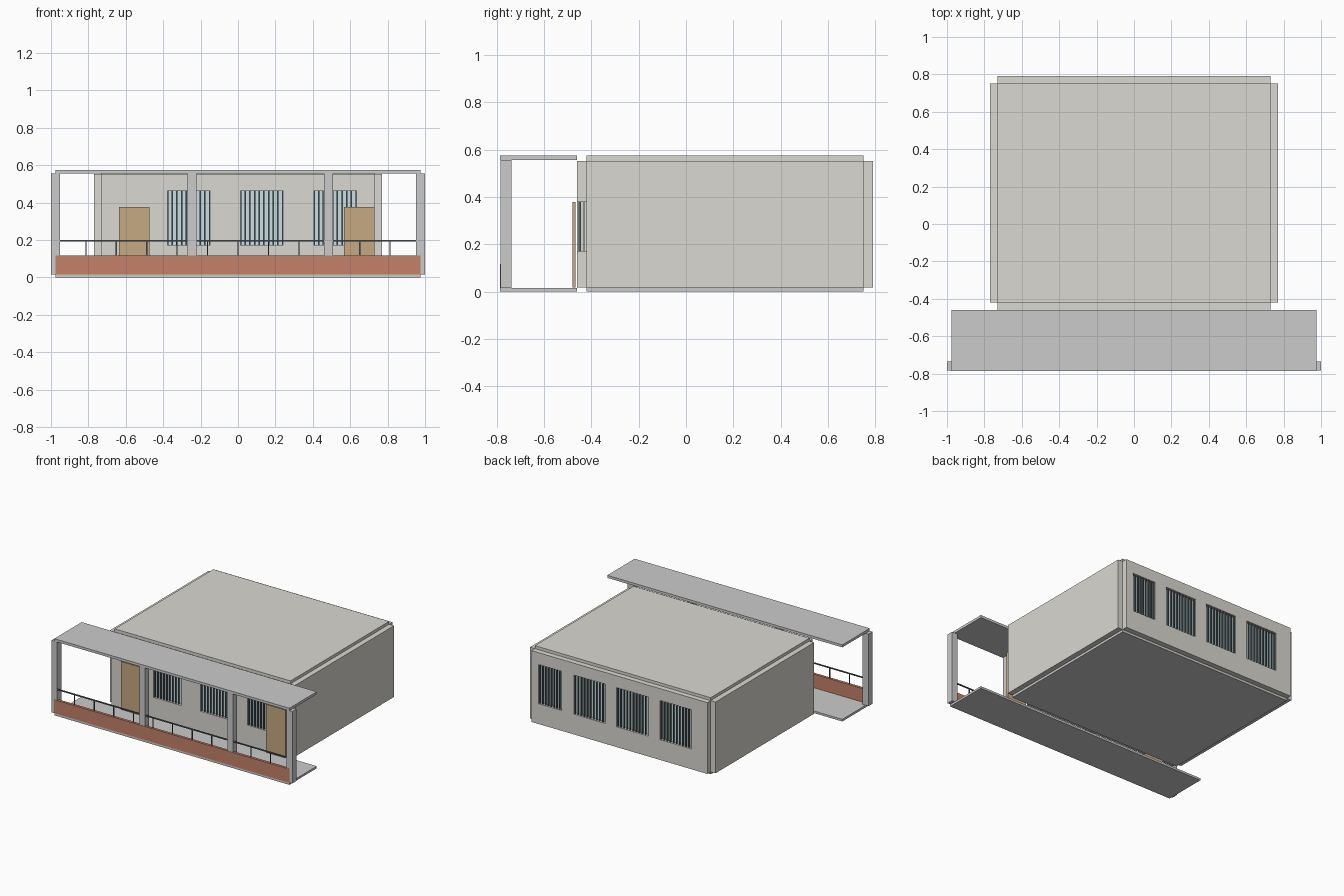
import bpy, bmesh
from mathutils import Vector

if "Cube" in bpy.data.objects:
    bpy.data.objects.remove(bpy.data.objects["Cube"])


def material(name, rgb):
    m = bpy.data.materials.new(name)
    m.diffuse_color = (*rgb, 1)
    m.use_nodes = True
    m.node_tree.nodes["Principled BSDF"].inputs["Base Color"].default_value = m.diffuse_color
    return m


PLASTER = material("plaster", (0.70, 0.69, 0.64))
BRICK = material("brick", (0.55, 0.22, 0.14))
WOOD = material("wood", (0.56, 0.40, 0.22))
GLASS = material("glass", (0.60, 0.74, 0.78))
IRON = material("iron", (0.10, 0.14, 0.14))


def add_box(bm, x0, x1, y0, y1, z0, z1):
    verts = bmesh.ops.create_cube(bm, size=1)["verts"]
    size = Vector((x1 - x0, y1 - y0, z1 - z0))
    mid = Vector((x0 + x1, y0 + y1, z0 + z1)) / 2
    for v in verts:
        v.co = v.co * size + mid


def finish(name, bm, mat):
    bmesh.ops.recalc_face_normals(bm, faces=bm.faces)
    me = bpy.data.meshes.new(name)
    bm.to_mesh(me)
    bm.free()
    if mat:
        me.materials.append(mat)
    ob = bpy.data.objects.new(name, me)
    bpy.context.collection.objects.link(ob)
    return ob


def boxes(name, items, mat=None):
    bm = bmesh.new()
    for b in items:
        add_box(bm, *b)
    return finish(name, bm, mat)


def pierced_wall(name, x0, x1, y0, y1, z0, z1, holes, mat):
    """Solid wall on a cell grid, leaving out the cells inside the holes."""
    xs = sorted({x0, x1} | {v for h in holes for v in h[:2]})
    zs = sorted({z0, z1} | {v for h in holes for v in h[2:]})

    def solid(i, k):
        if not (0 <= i < len(xs) - 1 and 0 <= k < len(zs) - 1):
            return False
        cx, cz = (xs[i] + xs[i + 1]) / 2, (zs[k] + zs[k + 1]) / 2
        return not any(a < cx < b and c < cz < d for a, b, c, d in holes)

    bm = bmesh.new()

    def face(*pts):
        bm.faces.new([bm.verts.new(p) for p in pts])

    for i in range(len(xs) - 1):
        for k in range(len(zs) - 1):
            if not solid(i, k):
                continue
            a, b, c, d = xs[i], xs[i + 1], zs[k], zs[k + 1]
            for y in (y0, y1):
                face((a, y, c), (b, y, c), (b, y, d), (a, y, d))
            for di, x in ((-1, a), (1, b)):
                if not solid(i + di, k):
                    face((x, y0, c), (x, y1, c), (x, y1, d), (x, y0, d))
            for dk, z in ((-1, c), (1, d)):
                if not solid(i, k + dk):
                    face((a, y0, z), (b, y0, z), (b, y1, z), (a, y1, z))
    bmesh.ops.remove_doubles(bm, verts=bm.verts, dist=1e-5)
    return finish(name, bm, mat)


# House shell
FLOOR, TOP, HIGH = 0.018, 0.553, 0.575
boxes("house_floor", [(-0.73, 0.73, -0.42, 0.75, 0, FLOOR)])
boxes("house_roof", [(-0.73, 0.73, -0.42, 0.75, TOP, HIGH)], PLASTER)
for side, x in (("left", -0.75), ("right", 0.75)):
    boxes(side + "_wall", [(x - 0.02, x + 0.02, -0.42, 0.75, FLOOR, TOP)], PLASTER)

# Front and back walls with openings
SILL, HEAD = 0.17, 0.465
front_windows = [(x, x + 0.232, SILL, HEAD) for x in (-0.38, 0.01, 0.403)]
doors = [(x, x + 0.163, FLOOR, 0.378) for x in (-0.637, 0.567)]
back_windows = [(a, b, SILL, HEAD) for a, b in
                ((-0.60, -0.337), (-0.24, 0.023), (0.115, 0.378), (0.475, 0.67))]
pierced_wall("front_wall", -0.73, 0.73, -0.46, -0.42, FLOOR, TOP,
             front_windows + doors, PLASTER)
pierced_wall("back_wall", -0.73, 0.73, 0.75, 0.79, FLOOR, TOP, back_windows, PLASTER)

# Window glass and vertical bars
for face_name, wins, yg, yb in (("front", front_windows, -0.432, -0.449),
                                ("back", back_windows, 0.762, 0.779)):
    boxes(face_name + "_glass",
          [(a, b, yg - 0.003, yg + 0.003, c, d) for a, b, c, d in wins], GLASS)
    bars = []
    for a, b, c, d in wins:
        n = round((b - a) / 0.026)
        for i in range(n + 1):
            x = a + 0.004 + (b - a - 0.008) * i / n
            bars.append((x - 0.004, x + 0.004, yb - 0.005, yb + 0.005, c, d))
    boxes(face_name + "_window_bars", bars, IRON)

# Doors standing just proud of the front wall
for side, (a, b, c, d) in zip(("left", "right"), doors):
    boxes(side + "_door", [(a, b, -0.479, -0.467, c, d)], WOOD)

# Veranda floor, canopy and columns
boxes("veranda_floor", [(-0.976, 0.976, -0.785, -0.46, 0, 0.016)])
boxes("veranda_canopy", [(-0.976, 0.976, -0.785, -0.46, 0.556, HIGH)])
for i, x in enumerate((-0.976, -0.246, 0.484, 0.976)):
    boxes(f"column_{i + 1}",
          [(x - 0.024, x + 0.024, -0.784, -0.736, 0.016, 0.556)])

# Brick parapet with iron railing
boxes("parapet", [(-0.976, 0.976, -0.786, -0.766, 0.016, 0.118)], BRICK)
rail = [(-0.976, 0.976, -0.78, -0.772, 0.192, 0.2)]
for i in range(13):
    x = -0.976 + 1.952 * i / 12
    rail.append((x - 0.003, x + 0.003, -0.779, -0.773, 0.118, 0.192))
boxes("railing", rail, IRON)
